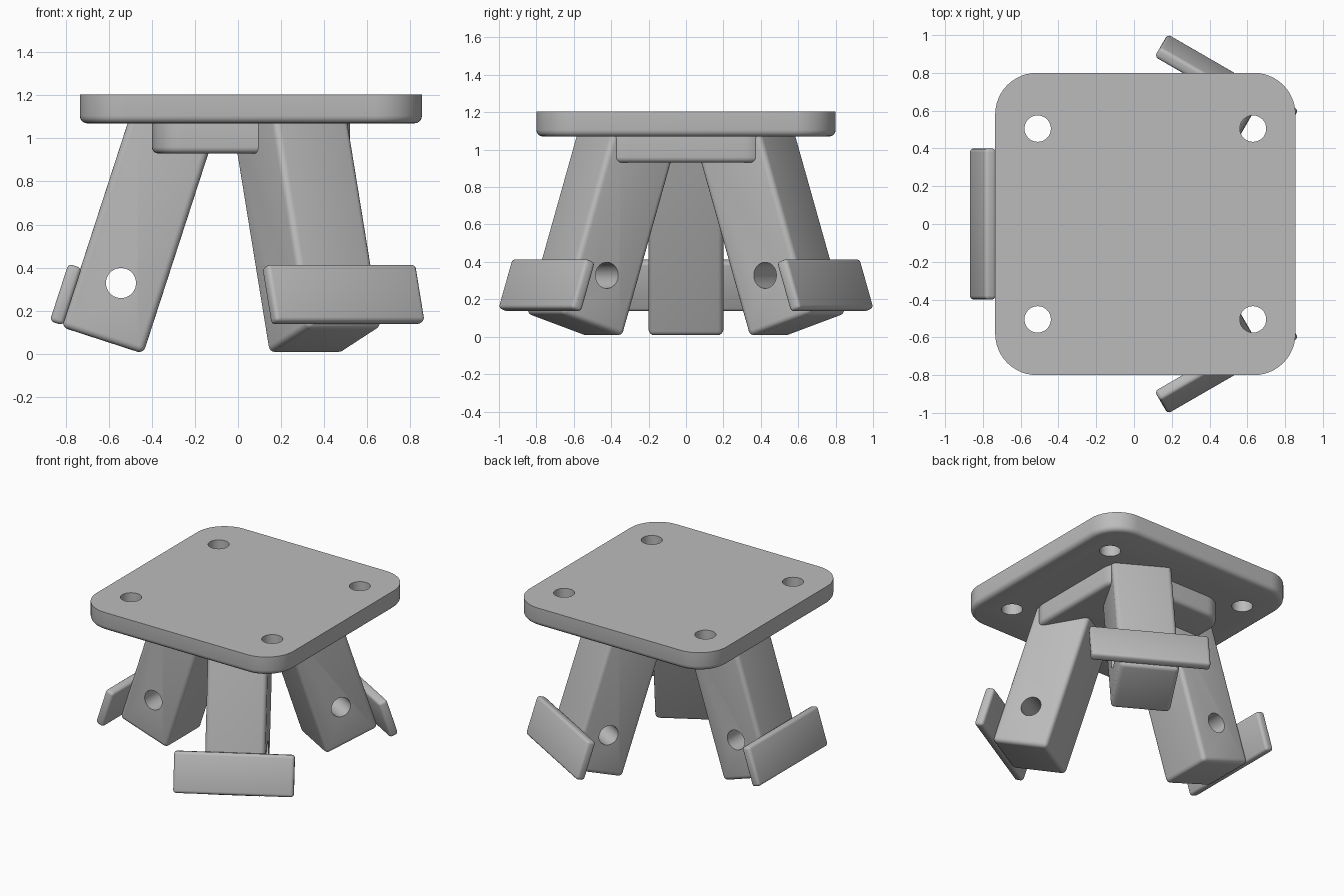
import bpy, bmesh, math
from mathutils import Matrix, Vector

old = bpy.data.objects.get("Cube")
if old:
    bpy.data.objects.remove(old, do_unlink=True)

# Single grey finish
grey = bpy.data.materials.new("plain grey")
grey.use_nodes = True
colour = (0.5, 0.5, 0.5, 1)
grey.diffuse_color = colour
grey.node_tree.nodes["Principled BSDF"].inputs["Base Color"].default_value = colour

CX = 0.06                      # shared centre of plate, hub and legs
TILT = math.radians(18)


def box_mesh(lo, hi):
    """Box between two opposite corners."""
    bm = bmesh.new()
    lo, hi = Vector(lo), Vector(hi)
    placing = Matrix.Translation((lo + hi) / 2) @ Matrix.Diagonal((*(hi - lo), 1))
    bmesh.ops.create_cube(bm, size=1, matrix=placing)
    return bm


def round_edges(bm, edges, radius, segments):
    bmesh.ops.bevel(bm, geom=edges, offset=radius, segments=segments,
                    profile=0.5, affect='EDGES', clamp_overlap=True)


def rounded_slab(half_x, half_y, z0, z1, corner, fillet):
    """Flat slab with rounded corners and a softened lower rim."""
    bm = box_mesh((CX - half_x, -half_y, z0), (CX + half_x, half_y, z1))
    upright = [e for e in bm.edges
               if abs(e.verts[0].co.z - e.verts[1].co.z) > 0.01]
    round_edges(bm, upright, corner, 12)
    rim = [e for e in bm.edges if all(v.co.z < z0 + 0.001 for v in e.verts)]
    round_edges(bm, rim, fillet, 4)
    return bm


def make(name, bm, matrix=Matrix()):
    bmesh.ops.recalc_face_normals(bm, faces=bm.faces)
    mesh = bpy.data.meshes.new(name)
    bm.to_mesh(mesh)
    bm.free()
    mesh.transform(matrix)
    mesh.materials.append(grey)
    obj = bpy.data.objects.new(name, mesh)
    bpy.context.collection.objects.link(obj)
    return obj


def drill(obj, radius, matrix):
    """Cut a round through-hole along the local z of the matrix."""
    bm = bmesh.new()
    bmesh.ops.create_cone(bm, cap_ends=True, segments=32,
                          radius1=radius, radius2=radius, depth=0.6)
    cutter = make("hole_cutter", bm, matrix)
    cutter.hide_render = True
    mod = obj.modifiers.new("hole", 'BOOLEAN')
    mod.operation = 'DIFFERENCE'
    mod.solver = 'EXACT'
    mod.object = cutter
    bpy.context.view_layer.objects.active = obj
    bpy.ops.object.modifier_apply(modifier=mod.name)
    bpy.data.objects.remove(cutter, do_unlink=True)


parts = []

# Top plate with four bolt holes
plate = make("top_plate", rounded_slab(0.795, 0.8, 1.07, 1.205, 0.22, 0.035))
for sx in (-1, 1):
    for sy in (-1, 1):
        drill(plate, 0.07, Matrix.Translation((CX + sx * 0.57, sy * 0.505, 1.14)))
parts.append(plate)

# Hub block under the plate
parts.append(make("hub_block", rounded_slab(0.46, 0.46, 0.93, 1.08, 0.15, 0.03)))

# Three splayed legs: local x points outward, y sideways, z up the leg
for name, angle in (("right", 180), ("back_left", 60), ("front_left", -60)):
    frame = (Matrix.Translation((CX, 0, 0))
             @ Matrix.Rotation(math.radians(angle), 4, 'Z')
             @ Matrix.Translation((0.5, 0, 0))
             @ Matrix.Rotation(-TILT, 4, 'Y'))

    bm = box_mesh((0, -0.2, 0), (0.4, 0.2, 1.06))
    round_edges(bm, [e for e in bm.edges
                     if min(v.co.z for v in e.verts) < 0.01], 0.03, 4)
    leg = make(name + "_leg", bm, frame)
    drill(leg, 0.07, frame @ Matrix.Translation((0.2, 0, 0.28))
          @ Matrix.Rotation(math.pi / 2, 4, 'X'))
    parts.append(leg)

    # Cross pad on the outer face of the leg
    bm = box_mesh((0.395, -0.4, 0.01), (0.46, 0.4, 0.29))
    round_edges(bm, bm.edges[:], 0.02, 3)
    parts.append(make(name + "_pad", bm, frame))

# Smooth fillets, crisp hole rims
bpy.ops.object.select_all(action='DESELECT')
for obj in parts:
    obj.select_set(True)
bpy.context.view_layer.objects.active = plate
bpy.ops.object.shade_smooth_by_angle(angle=math.radians(30))
